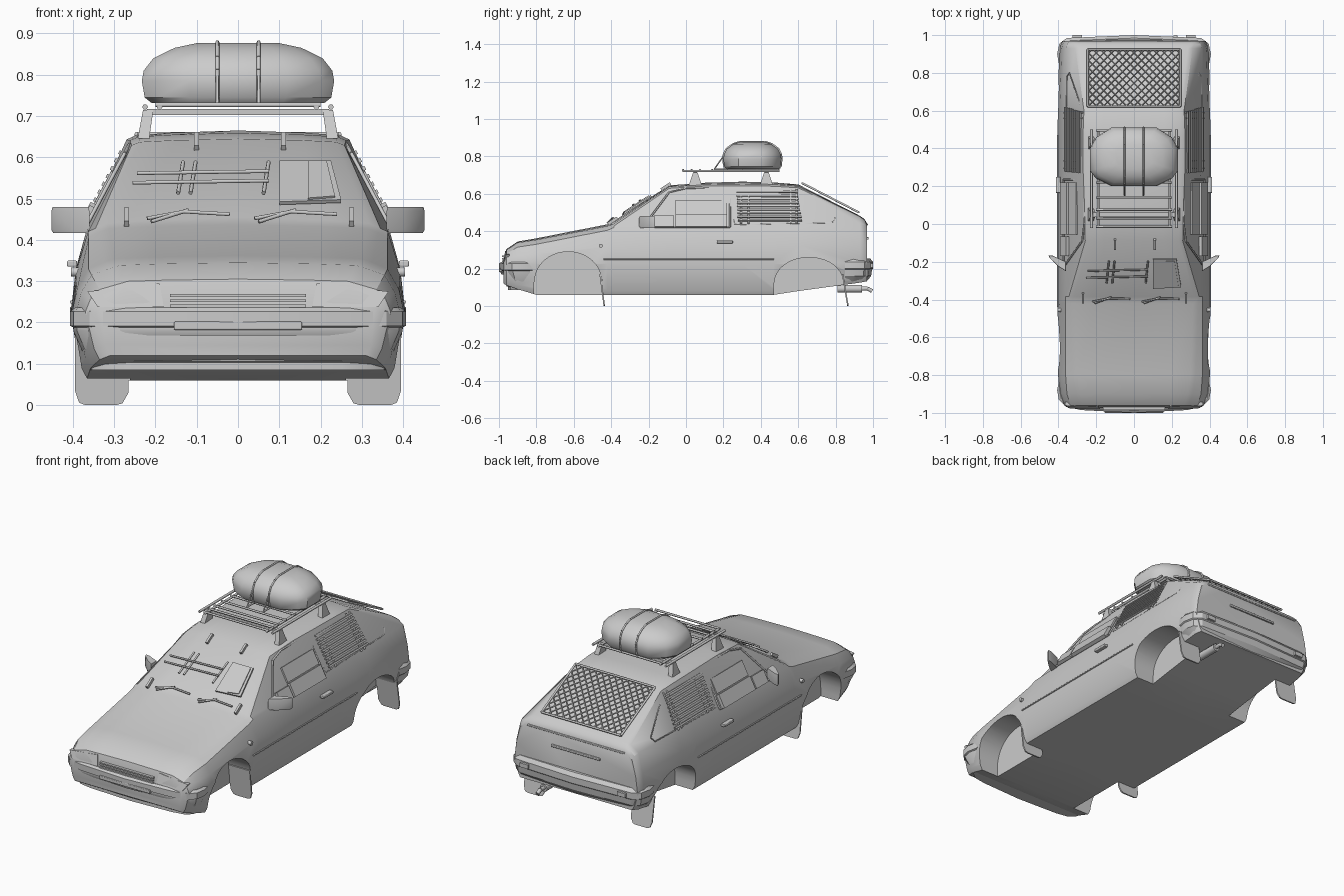
import bpy, bmesh, math
from mathutils import Vector

cube = bpy.data.objects.get("Cube")
if cube:
    bpy.data.objects.remove(cube, do_unlink=True)

GREY = (0.6, 0.6, 0.6, 1)
mat = bpy.data.materials.new("plain grey")
mat.use_nodes = True
mat.diffuse_color = GREY
mat.node_tree.nodes["Principled BSDF"].inputs["Base Color"].default_value = GREY


def finish(name, bm, angle=30):
    bmesh.ops.recalc_face_normals(bm, faces=bm.faces)
    me = bpy.data.meshes.new(name)
    bm.to_mesh(me)
    bm.free()
    me.materials.append(mat)
    ob = bpy.data.objects.new(name, me)
    bpy.context.collection.objects.link(ob)
    smooth(ob, angle)
    return ob


def smooth(ob, angle=30):
    bpy.ops.object.select_all(action='DESELECT')
    ob.select_set(True)
    bpy.context.view_layer.objects.active = ob
    bpy.ops.object.shade_smooth_by_angle(angle=math.radians(angle))


def add_loft(bm, rings):
    rows = [[bm.verts.new(p) for p in r] for r in rings]
    n = len(rows[0])
    for a, b in zip(rows, rows[1:]):
        for i in range(n):
            j = (i + 1) % n
            bm.faces.new((a[i], a[j], b[j], b[i]))
    bm.faces.new(rows[0])
    bm.faces.new(rows[-1])


def loft(name, rings, angle=30):
    bm = bmesh.new()
    add_loft(bm, rings)
    return finish(name, bm, angle)


def box(name, lo, hi, bevel=0.0):
    ring = lambda z: [(lo[0], lo[1], z), (hi[0], lo[1], z), (hi[0], hi[1], z), (lo[0], hi[1], z)]
    ob = loft(name, [ring(lo[2]), ring(hi[2])])
    if bevel:
        m = ob.modifiers.new("round", 'BEVEL')
        m.width, m.segments = bevel, 2
    return ob


def rods(name, paths, r, sides=6):
    bm = bmesh.new()
    for path in paths:
        for a, b in zip(path, path[1:]):
            a, b = Vector(a), Vector(b)
            q = (b - a).to_track_quat('Z', 'Y')
            circle = [q @ Vector((r * math.cos(t), r * math.sin(t), 0))
                      for t in (math.tau * k / sides for k in range(sides))]
            add_loft(bm, [[a + c for c in circle], [b + c for c in circle]])
    return finish(name, bm, 70)


def slab(name, surf, pts, low, high):
    return loft(name, [[surf(u, v, o) for u, v in pts] for o in (low, high)])


def rect(u0, v0, u1, v1):
    return [(u0, v0), (u1, v0), (u1, v1), (u0, v1)]


def cut(ob, cutter):
    m = ob.modifiers.new("cut", 'BOOLEAN')
    m.object, m.solver = cutter, 'EXACT'
    bpy.context.view_layer.objects.active = ob
    bpy.ops.object.modifier_apply(modifier=m.name)
    bpy.data.objects.remove(cutter, do_unlink=True)
    smooth(ob)


# Surfaces that carry fittings: side glass, windscreen and tailgate
def side(s):
    return lambda y, z, o=0: Vector((s * (0.365 - (z - 0.43) * 0.53 + 0.88 * o), y, z + 0.47 * o))


def shield(x, z, o=0):
    return Vector((x, -0.385 + (z - 0.455) * 1.553 - 0.54 * o, z + 0.84 * o))


def hatch(x, y, o=0):
    return Vector((x, y + 0.46 * o, 0.65 - (y - 0.6) * 0.515 + 0.89 * o))


# Body shell: y, top, top half width, edge height, belt half width, belt height, widest, floor
stations = [
    (-.975, .25, .30, .248, .33, .24, .345, .12), (-.96, .305, .29, .297, .335, .28, .37, .11),
    (-.90, .345, .31, .335, .355, .315, .392, .09), (-.80, .362, .325, .35, .362, .33, .402, .06),
    (-.42, .437, .34, .422, .362, .405, .405, .06), (-.385, .455, .345, .432, .363, .42, .405, .06),
    (-.09, .645, .258, .633, .365, .43, .405, .06), (.1, .659, .262, .645, .365, .43, .405, .06),
    (.3, .665, .27, .647, .365, .43, .405, .06), (.47, .661, .27, .644, .365, .43, .405, .06),
    (.6, .65, .265, .636, .365, .43, .405, .08), (.93, .482, .31, .476, .36, .44, .395, .125),
    (.955, .465, .32, .458, .352, .43, .388, .13), (.968, .44, .32, .435, .345, .41, .38, .13)]
rings = []
for y, zt, wt, ze, wb, zb, wm, zf in stations:
    half = [(wt * .6, zt - (zt - ze) * .3), (wt * .92, ze + (zt - ze) * .35), (wt, ze - .004),
            (wb, zb), (wm - .012, min(.33, (zb + .23) / 2)), (wm, .225),
            (wm - .022, zf + .025), (wm - .035, zf)]
    rings.append([(0, y, zt)] + [(x, y, z) for x, z in half] + [(0, y, zf)]
                 + [(-x, y, z) for x, z in reversed(half)])
body = loft("body_shell", rings)

# Wheel wells
for cy, hw, h in ((-.63, .183, .19), (.657, .187, .16)):
    arc = [(cy - hw * math.cos(t), .1 + h * math.sin(t) ** .85)
           for t in (math.pi * k / 20 for k in range(21))]
    prof = [(cy - hw, -.1)] + arc + [(cy + hw, -.1)]
    for s in (1, -1):
        cut(body, loft("well_cutter", [[(s * x, y, z) for y, z in prof] for x in (.262, .6)]))


# Bumpers: plan outline stacked in layers
def bumper(name, plan, layers):
    back = plan[0][1]
    stack = []
    for z, i in layers:
        half = [(x * (1 - i / .405), back + (y - back) * (1 - i / .17)) for x, y in plan]
        stack.append([(x, y, z) for x, y in half] + [(-x, y, z) for x, y in reversed(half[:-1])])
    return loft(name, stack)


front = bumper("front_bumper",
               [(.395, -.82), (.407, -.88), (.398, -.93), (.36, -.968), (.28, -.985), (0, -1)],
               [(.085, .045), (.103, .045), (.106, .038), (.13, .03), (.18, .008), (.188, .008),
                (.192, 0), (.226, 0), (.236, .012)])
bumper("rear_bumper", [(.398, .85), (.407, .9), (.395, .955), (.355, .985), (0, 1)],
       [(.13, .04), (.16, .012), (.195, .006), (.2, 0), (.235, 0), (.255, .018)])
cut(front, box("intake_cutter", (-.23, -1.1, .122), (.23, -.945, .168)))
box("intake_slat", (-.23, -.975, .14), (.23, -.94, .15))
box("front_plate_panel", (-.155, -1.0, .182), (.155, -.98, .202), .003)

# Grille and lamps
for k in range(3):
    box("grille_slat", (-.165, -.985, .236 + k * .013), (.165, -.95, .243 + k * .013))
for s in (1, -1):
    lamp = [(.18, -.979, .238), (.34, -.977, .238), (.365, -.962, .275), (.19, -.966, .295)]
    loft("headlamp", [[(s * x, y + d, z) for x, y, z in lamp] for d in (0, .02)])
    x = s * .3
    box("rear_fog_lamp", (x - .025, .98, .205), (x + .025, 1.0, .228))
box("tailgate_handle", (-.15, .96, .355), (.15, .977, .368), .003)
box("tailgate_sill", (-.3, .95, .43), (.3, .972, .44), .003)

for s in (1, -1):
    sd = side(s)
    # Mudflaps
    flap = [(.265, .17), (.265, .03), (.28, .004), (.295, 0), (.37, 0), (.385, .006),
            (.395, .035), (.395, .17)]
    for y, lean in ((-.437, .13), (.866, .17)):
        loft("mudflap", [[(s * x, y - z * lean + d, z) for x, z in flap] for d in (-.004, .004)])
    # Door mirror
    shell = [(.36, -.25), (.40, -.225), (.447, -.18), (.452, -.165), (.43, -.168), (.36, -.2)]
    layers = [(.417, .92), (.425, 1), (.47, 1), (.48, .94)]
    loft("mirror", [[(s * (.4 + (x - .4) * f), -.2 + (y + .2) * f, z) for x, y in shell]
                    for z, f in layers], 45)
    # Door handle, badge lamp, moulding
    box("door_handle", (s * .402 - .012, .165, .335), (s * .402 + .012, .25, .35), .003)
    rods("side_indicator", [[(s * .385, -.455, .322), (s * .405, -.455, .322)]], .011, 12)
    rods("side_moulding", [[(s * .4035, -.44, .25), (s * .4035, .47, .25)]], .004)
    # Door window frame and plates
    frame = [(-.23, .42), (-.09, .607), (.0, .628), (.235, .63), (.235, .42), (-.23, .42)]
    rods("door_window_frame", [[sd(y, z, .004) for y, z in frame]], .005)
    slab("window_plate", sd, rect(-.055, .415, .22, .482), .004, .022)
    slab("window_upper_plate", sd, rect(-.055, .487, .22, .56), .004, .013)
    slab("window_front_plate", sd, rect(-.17, .415, -.065, .475), .004, .02)
    # Quarter window louvres
    for k in range(9):
        z = .448 + k * .019
        shift = .025 * (1 - k / 8)
        slab("louvre_slat", sd, rect(.27 + shift * .3, z, .595 + shift, z + .009), .01, .018)
    rods("louvre_posts", [[sd(y, .435, .009), sd(y, .62, .009)] for y in (.295, .335, .56, .59)], .005)
    trim = [(.255, .435), (.27, .62), (.52, .62), (.62, .59), (.8, .47), (.78, .445), (.255, .435)]
    rods("quarter_window_trim", [[sd(y, z, -.001) for y, z in trim]], .003)

# Windscreen plates, bars and wipers
slab("windscreen_panel", shield, [(.10, .485), (.25, .49), (.225, .585), (.10, .585)], .0, .009)
slab("windscreen_small_panel", shield, [(.17, .49), (.235, .495), (.215, .58), (.17, .58)], .008, .014)
rods("windscreen_bars", [
    [shield(-.255, .525, .016), shield(.075, .53, .016)],
    [shield(-.245, .548, .016), shield(.075, .553, .016)],
    *[[shield(x, .505, .01), shield(x + .012, .58, .01)] for x in (-.145, -.115, .062)]], .005)
for x in (-.22, .04):
    rods("wiper", [[shield(x, .442, .012), shield(x + .09, .455, .016), shield(x + .2, .452, .012)],
                   [shield(x + .01, .436, .01), shield(x + .1, .459, .016)]], .005)
for x, z in ((-.27, .452), (.275, .452), (-.1, .635), (.11, .635)):
    slab("windscreen_clip", shield, rect(x - .006, z - .016, x + .006, z + .016), -.005, .012)

# Rear window mesh guard
W, Y0, Y1 = .245, .615, .915
frame = [(-W, Y0), (W, Y0), (W, Y1), (-W, Y1), (-W, Y0)]
rods("guard_frame", [[hatch(x, y, .016) for x, y in frame]], .006)
wires = []
H = Y1 - Y0
for k in range(-8, 13):
    x0 = -W + k * .04
    t0, t1 = max(0, (-W - x0) / H), min(1, (W - x0) / H)
    if t1 - t0 > .02:
        for s in (1, -1):
            wires.append([hatch(s * (x0 + t * H), Y0 + t * H, .014) for t in (t0, t1)])
rods("guard_mesh", wires, .0035, 4)

# Roof rack: feet, cross bars and rails
for y in (.05, .43):
    for s in (1, -1):
        foot = [((.215, .243), .035, .645), ((.205, .23), .012, .715)]
        loft("rack_foot", [[(s * xs[0], y - d, z), (s * xs[1], y - d, z),
                            (s * xs[1], y + d, z), (s * xs[0], y + d, z)] for xs, d, z in foot])
    box("rack_beam", (-.22, y - .01, .703), (.22, y + .01, .717))
rods("rack_cross_bars", [[(-.2, y, .727), (.2, y, .727)]
                         for y in (-.015, .03, .075, .14, .22, .3, .38, .495)], .006)
rods("rack_rails", [[(x, -.02, .722), (x, .5, .722)] for x in (-.225, -.19, .19, .225)], .007)

# Strapped luggage bag
plan = [(-.12, .2), (.12, .2), (.2, .24), (.233, .28), (.233, .4), (.2, .46), (.12, .51),
        (-.12, .51), (-.2, .46), (-.233, .4), (-.233, .28), (-.2, .24)]
layers = [(.732, .9), (.745, .97), (.785, 1), (.81, .98), (.84, .88), (.865, .66), (.877, .42)]
loft("luggage_bag", [[(x * f, .355 + (y - .355) * f, z) for x, y in plan] for z, f in layers], 35)
over = [.355 + s * .157 * f for s in (-1, 1) for f in (1,)]
strap = [(.355 - .157 * f, z + .002) for z, f in layers] + [(.355 + .157 * f, z + .002)
                                                         for z, f in reversed(layers)]
rods("bag_straps", [[(x, y, z) for y, z in strap] for x in (-.05, .05)], .005)
rods("strap_tails", [[(x, .15, .73), (x, .22, .83)] for x in (-.05, .05)], .004)
rods("strap_anchors", [[(x, .15, .73), (x, .5, .73)] for x in (-.05, .05)], .005)

# Exhaust
rods("exhaust_muffler", [[(.22, .81, .092), (.22, .94, .092)]], .021, 14)
rods("exhaust_tailpipe", [[(.22, .93, .092), (.22, .97, .094), (.22, .995, .08)]], .011, 10)
